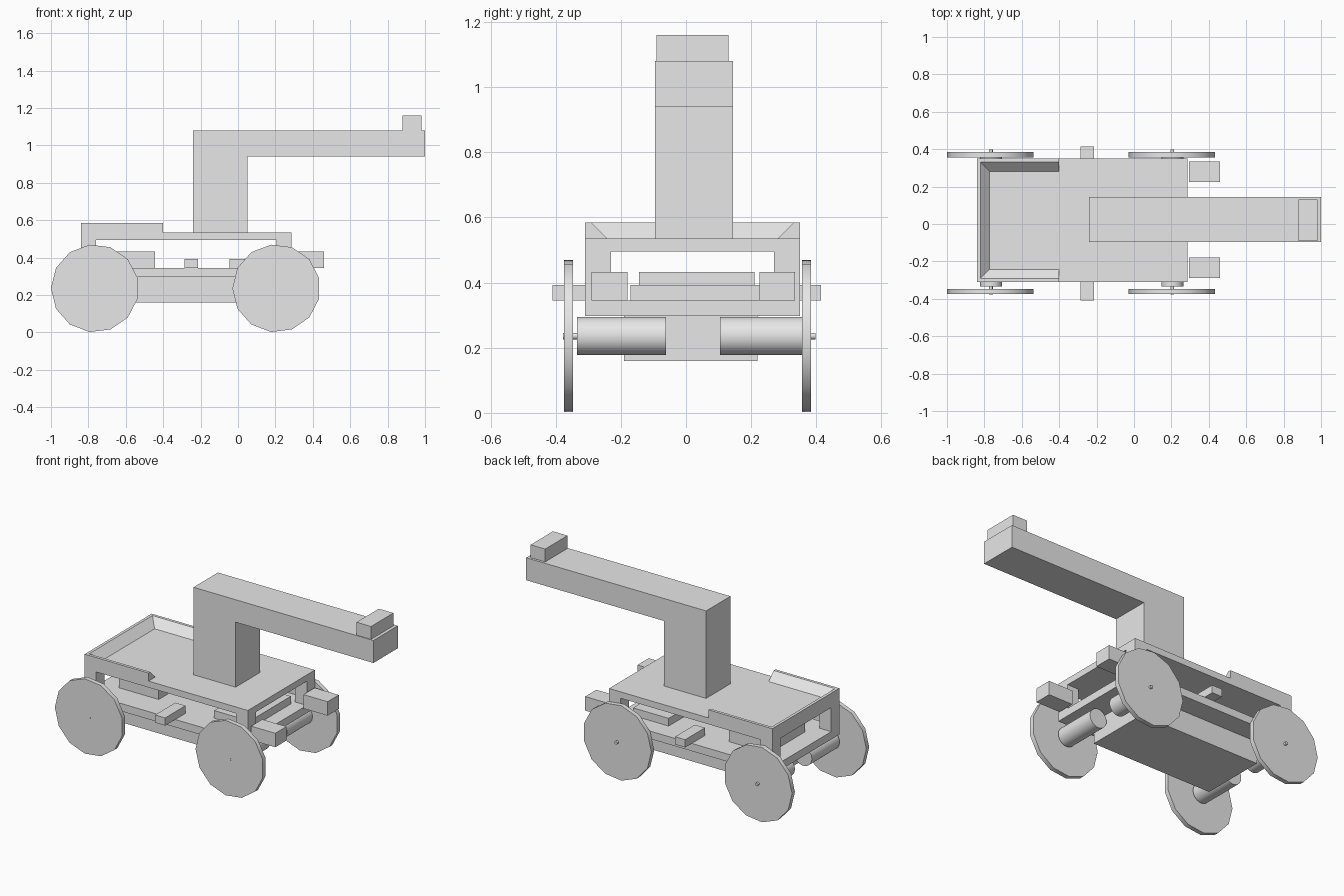
import bpy
import bmesh
from math import cos, sin, pi, radians

cube = bpy.data.objects.get("Cube")
if cube:
    bpy.data.objects.remove(cube)

grey = bpy.data.materials.new("plain_grey")
grey.diffuse_color = (0.8, 0.8, 0.8, 1)
grey.use_nodes = True
grey.node_tree.nodes["Principled BSDF"].inputs["Base Color"].default_value = (0.8, 0.8, 0.8, 1)


def finish(name, bm, smooth=False):
    bmesh.ops.recalc_face_normals(bm, faces=bm.faces)
    mesh = bpy.data.meshes.new(name)
    bm.to_mesh(mesh)
    bm.free()
    mesh.materials.append(grey)
    obj = bpy.data.objects.new(name, mesh)
    bpy.context.collection.objects.link(obj)
    if smooth:
        bpy.ops.object.select_all(action='DESELECT')
        obj.select_set(True)
        bpy.context.view_layer.objects.active = obj
        bpy.ops.object.shade_smooth_by_angle(angle=radians(35))
    return obj


def loft(name, rings, smooth=False):
    """Skin a series of equal rings and cap both ends."""
    bm = bmesh.new()
    loops = [[bm.verts.new(p) for p in ring] for ring in rings]
    count = len(loops[0])
    for a, b in zip(loops, loops[1:]):
        for i in range(count):
            j = (i + 1) % count
            bm.faces.new((a[i], a[j], b[j], b[i]))
    bm.faces.new(loops[0])
    bm.faces.new(loops[-1])
    return finish(name, bm, smooth)


def extrude_y(name, profile, y0, y1, smooth=False):
    """Extrude an x/z profile along y."""
    return loft(name, [[(x, y, z) for x, z in profile] for y in (y0, y1)], smooth)


def box(name, x0, x1, y0, y1, z0, z1):
    return extrude_y(name, [(x0, z0), (x1, z0), (x1, z1), (x0, z1)], y0, y1)


def cylinder(name, x, z, radius, y0, y1, sides):
    angles = [pi + 2 * pi * i / sides for i in range(sides)]
    profile = [(x + radius * cos(a), z + radius * sin(a)) for a in angles]
    return extrude_y(name, profile, y0, y1, True)


# Main body extents
BACK, FRONT, RIGHT, LEFT = -0.84, 0.285, -0.31, 0.35
POST = 0.08

# Chassis plate, deck and corner posts
box("chassis_plate", BACK, FRONT, RIGHT, LEFT, 0.297, 0.345)
box("deck", BACK, FRONT, RIGHT, LEFT, 0.495, 0.535)
for end, x in (("rear", BACK), ("front", FRONT - POST)):
    for side, y in (("right", RIGHT), ("left", LEFT - POST)):
        box(f"{end}_{side}_post", x, x + POST, y, y + POST, 0.345, 0.495)

# Sloped rim around the rear of the deck, swept along a U path
RIM_END = -0.40


def rim_path(inset):
    x, y0, y1 = BACK + inset, RIGHT + inset, LEFT - inset
    return [(RIM_END, y0), (x, y0), (x, y1), (RIM_END, y1)]


section = [(0, 0.535), (0, 0.585), (0.018, 0.585), (0.068, 0.535)]
paths = [(rim_path(inset), z) for inset, z in section]
loft("deck_rim", [[(*path[i], z) for path, z in paths] for i in range(4)])

# Column and arm as a single bent profile, with the block on the tip
extrude_y("column_and_arm", [(-0.24, 0.535), (0.05, 0.535), (0.05, 0.94),
                             (1.0, 0.94), (1.0, 1.08), (-0.24, 1.08)], -0.095, 0.145)
box("arm_tip_block", 0.88, 0.98, -0.09, 0.13, 1.08, 1.16)

# Blocks on and under the chassis plate
box("lower_housing", -0.70, 0.13, -0.19, 0.22, 0.16, 0.297)
box("rear_block", -0.72, -0.445, -0.145, 0.21, 0.345, 0.432)
box("front_block", -0.045, 0.20, -0.17, 0.235, 0.345, 0.393)

# Side and front sensors
box("right_side_sensor", -0.285, -0.215, -0.41, -0.21, 0.345, 0.393)
box("left_side_sensor", -0.285, -0.215, 0.22, 0.415, 0.345, 0.393)
box("front_right_sensor", 0.293, 0.46, -0.29, -0.18, 0.345, 0.432)
box("front_left_sensor", 0.293, 0.46, 0.225, 0.335, 0.345, 0.432)

# Wheels, motors and axles
HUB = 0.236
for end, x in (("rear", -0.765), ("front", 0.205)):
    cylinder(f"{end}_right_wheel", x, HUB, 0.235, -0.375, -0.347, 13)
    cylinder(f"{end}_left_wheel", x, HUB, 0.235, 0.356, 0.384, 13)
    cylinder(f"{end}_right_motor", x, HUB, 0.059, -0.335, -0.062, 32)
    cylinder(f"{end}_left_motor", x, HUB, 0.059, 0.105, 0.356, 32)
    cylinder(f"{end}_right_axle", x, HUB, 0.01, -0.377, -0.33, 12)
    cylinder(f"{end}_left_axle", x, HUB, 0.01, 0.35, 0.398, 12)
